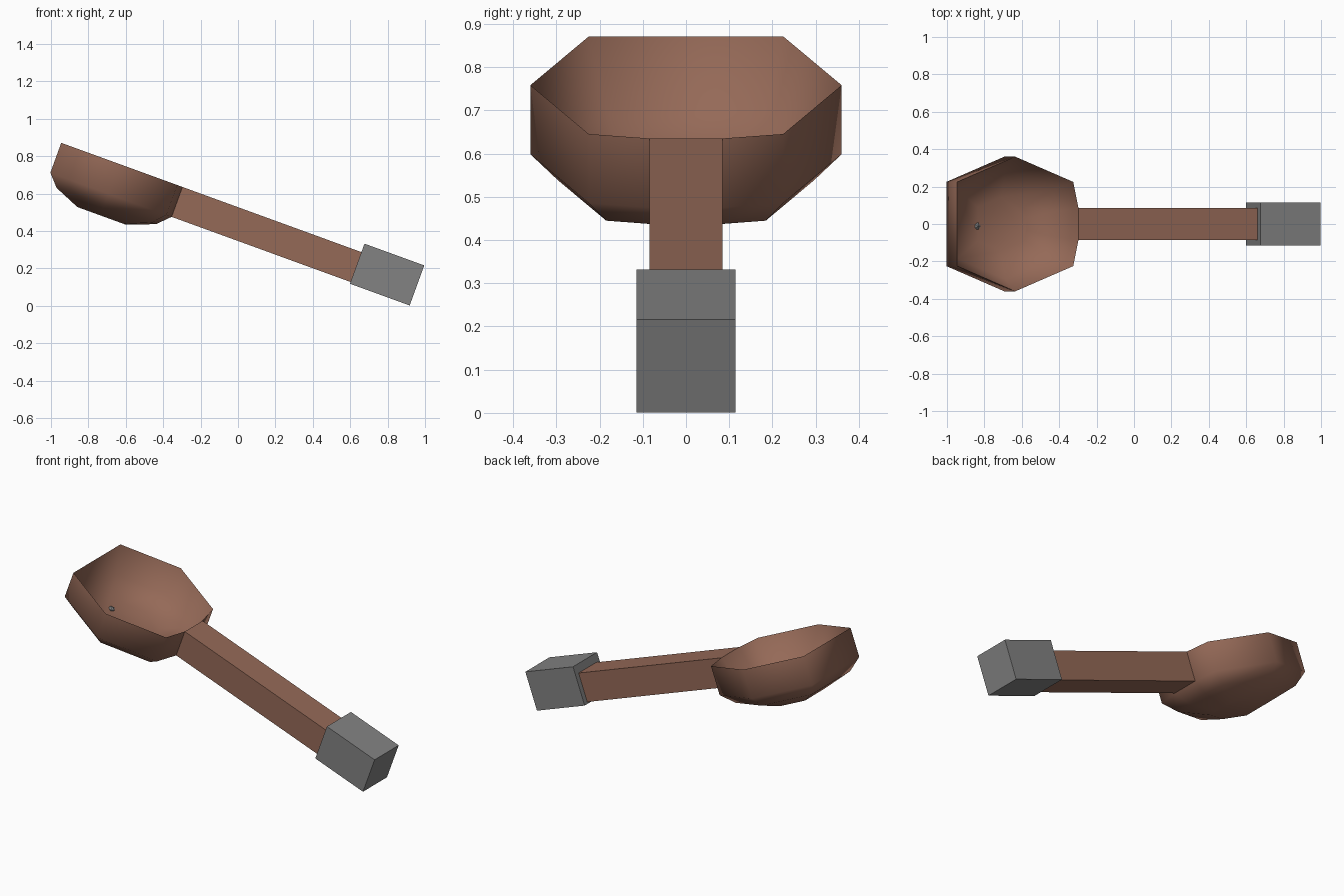
import bpy, bmesh, math
from mathutils import Matrix

if "Cube" in bpy.data.objects:
    bpy.data.objects.remove(bpy.data.objects["Cube"])

# Everything is built in a level frame, then tipped down 20 degrees towards +x
TILT = Matrix.Translation((0, 0, -0.003)) @ Matrix.Rotation(math.radians(20), 4, 'Y')


def material(name, rgb):
    m = bpy.data.materials.new(name)
    m.diffuse_color = (*rgb, 1)
    m.use_nodes = True
    m.node_tree.nodes["Principled BSDF"].inputs["Base Color"].default_value = m.diffuse_color
    return m


wood = material("brown wood", (0.30, 0.142, 0.096))
metal = material("grey metal", (0.225, 0.225, 0.225))


def finish(bm, name, mat):
    bmesh.ops.recalc_face_normals(bm, faces=bm.faces)
    bm.transform(TILT)
    me = bpy.data.meshes.new(name)
    bm.to_mesh(me)
    bm.free()
    ob = bpy.data.objects.new(name, me)
    bpy.context.collection.objects.link(ob)
    me.materials.append(mat)
    return ob


def box(name, mat, x0, x1, y, z0, z1):
    bm = bmesh.new()
    bmesh.ops.create_cube(bm, size=1)
    bm.transform(Matrix.Translation(((x0 + x1) / 2, 0, (z0 + z1) / 2))
                 @ Matrix.Diagonal((x1 - x0, 2 * y, z1 - z0, 1)))
    return finish(bm, name, mat)


# Arm and the weight on its end
box("arm", wood, -0.497, 0.54, 0.085, 0.328, 0.498)
box("end_block", metal, 0.521, 0.861, 0.115, 0.318, 0.546)

# Bowl: outline rings from inner floor, over the rim, to the underside
half = [(-0.33, 0.225), (0, 0.36), (0.33, 0.225), (0.36, 0.085)]
outline = half + [(x, -y) for x, y in reversed(half)]
rings = [(0.40, 0.278), (0.82, 0.34), (1.0, 0.498),
         (1.0, 0.328), (0.82, 0.263), (0.40, 0.205)]
bm = bmesh.new()
loops = [[bm.verts.new((-0.857 + x * s, y * s, z)) for x, y in outline]
         for s, z in rings]
n = len(outline)
for a, b in zip(loops, loops[1:]):
    for i in range(n):
        j = (i + 1) % n
        bm.faces.new((a[i], a[j], b[j], b[i]))
bm.faces.new(loops[0])
bm.faces.new(loops[-1])
bowl = finish(bm, "bowl", wood)
bpy.context.view_layer.objects.active = bowl
bowl.select_set(True)
bpy.ops.object.shade_smooth_by_angle(angle=math.radians(75))

# Small stud in the bowl floor
bm = bmesh.new()
bmesh.ops.create_icosphere(bm, subdivisions=1, radius=0.022,
                           matrix=Matrix.Translation((-0.995, -0.012, 0.274)))
finish(bm, "bowl_stud", metal)
